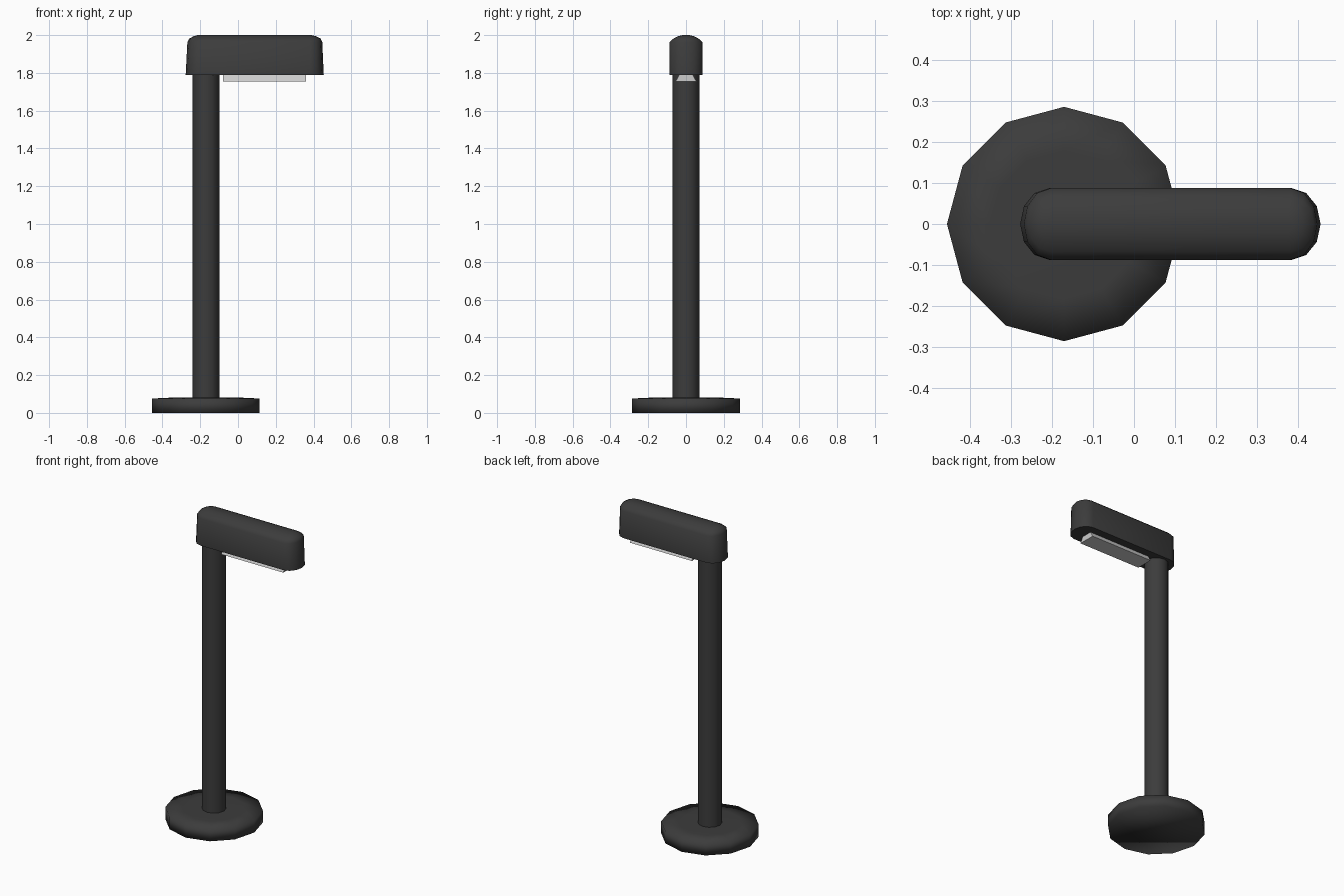
import bpy, bmesh, math

if "Cube" in bpy.data.objects:
    bpy.data.objects.remove(bpy.data.objects["Cube"])

def material(name, v):
    m = bpy.data.materials.new(name)
    m.diffuse_color = (v, v, v, 1)
    m.use_nodes = True
    m.node_tree.nodes["Principled BSDF"].inputs["Base Color"].default_value = m.diffuse_color
    return m

dark = material("dark_metal", 0.045)
pale = material("lamp_glass", 0.7)
AX = -0.17  # axis of pole and base

def loft(name, rings, mat, angle=None):
    """Skin a stack of equal-length rings and cap both ends."""
    bm = bmesh.new()
    loops = [[bm.verts.new(p) for p in r] for r in rings]
    n = len(rings[0])
    for a, b in zip(loops, loops[1:]):
        for i in range(n):
            j = (i + 1) % n
            bm.faces.new((a[i], a[j], b[j], b[i]))
    bm.faces.new(loops[0][::-1])
    bm.faces.new(loops[-1])
    bmesh.ops.recalc_face_normals(bm, faces=bm.faces[:])
    me = bpy.data.meshes.new(name)
    bm.to_mesh(me)
    bm.free()
    ob = bpy.data.objects.new(name, me)
    bpy.context.collection.objects.link(ob)
    me.materials.append(mat)
    if angle:
        bpy.ops.object.select_all(action='DESELECT')
        bpy.context.view_layer.objects.active = ob
        ob.select_set(True)
        bpy.ops.object.shade_smooth_by_angle(angle=math.radians(angle))
    return ob

def circle(r, z, n=12):
    return [(AX + r * math.cos(2 * math.pi * i / n), r * math.sin(2 * math.pi * i / n), z)
            for i in range(n)]

def stadium(x0, x1, rx, ry, z):
    """Long outline with a six-segment half ellipse at each end."""
    pts = []
    for cx, start in ((x1 - rx, -90), (x0 + rx, 90)):
        for k in range(7):
            a = math.radians(start + 30 * k)
            pts.append((cx + rx * math.cos(a), ry * math.sin(a), z))
    return pts

def rect(x0, x1, hy, z):
    return [(x0, -hy, z), (x1, -hy, z), (x1, hy, z), (x0, hy, z)]

# round foot, very slightly raised toward the pole
loft("base", [circle(0.285, 0), circle(0.285, 0.076), circle(0.18, 0.081)], dark, 100)

# upright
loft("pole", [circle(0.071, 0.06), circle(0.071, 1.80)], dark, 40)

# lamp head with arched top
loft("lamp_head", [
    stadium(-0.277, 0.454, 0.07, 0.087, 1.79),
    stadium(-0.268, 0.446, 0.065, 0.087, 1.963),
    stadium(-0.258, 0.438, 0.055, 0.067, 1.981),
    stadium(-0.235, 0.413, 0.035, 0.042, 1.994),
    stadium(-0.215, 0.390, 0.015, 0.018, 2.0)], dark, 50)

# light panel flaring downward
loft("light_panel", [rect(-0.08, 0.36, 0.055, 1.755), rect(-0.08, 0.36, 0.033, 1.795)], pale)
